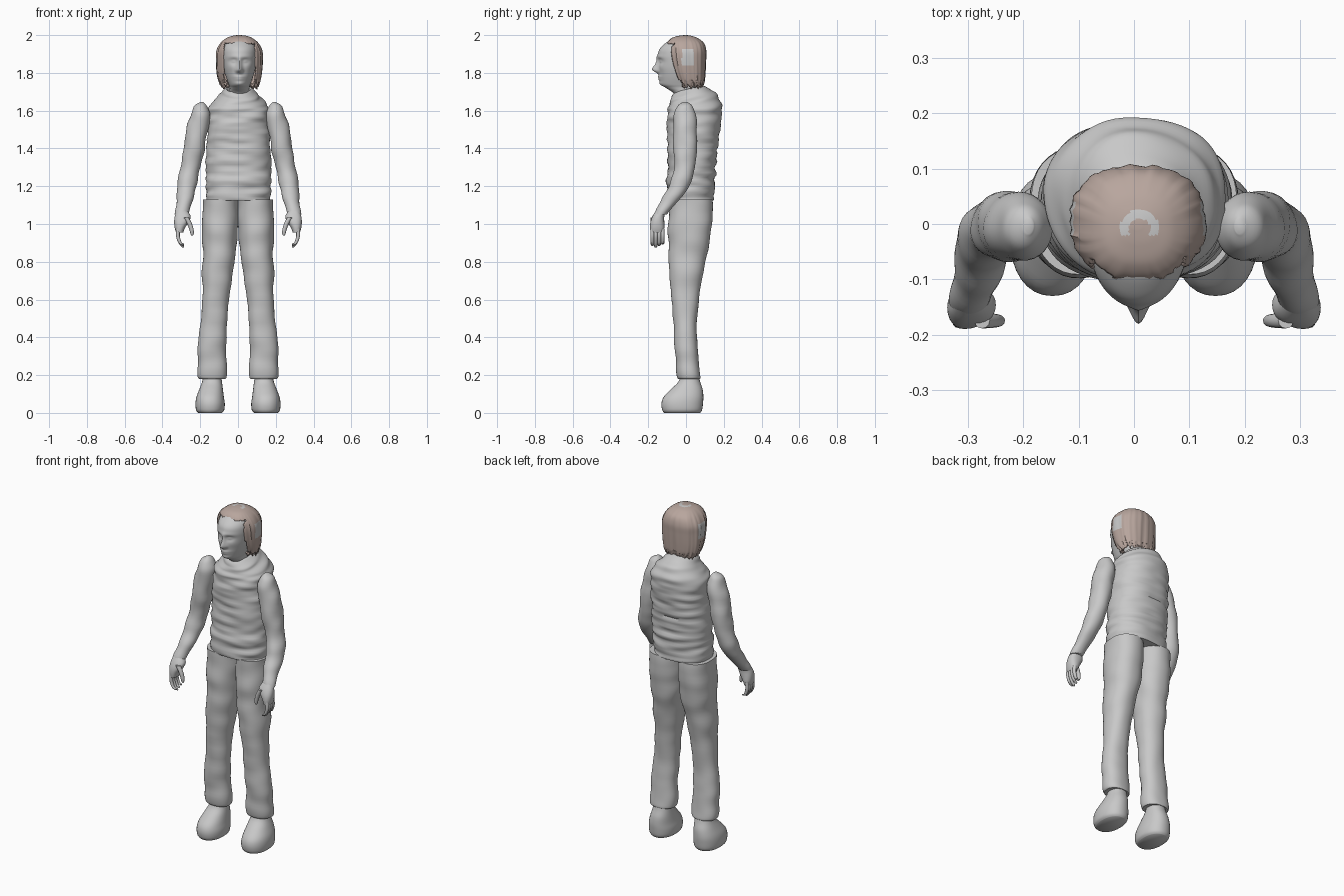
import bpy, bmesh, math, random
from mathutils import Vector, noise

random.seed(4)
start = bpy.data.objects.get("Cube")
if start:
    bpy.data.objects.remove(start, do_unlink=True)


def material(name, color):
    mat = bpy.data.materials.new(name)
    mat.use_nodes = True
    mat.diffuse_color = (*color, 1)
    mat.node_tree.nodes["Principled BSDF"].inputs["Base Color"].default_value = (*color, 1)
    return mat


grey = material("plain grey", (0.58, 0.58, 0.58))
brown = material("hair brown", (0.48, 0.38, 0.34))


def spline(a, b, c, d, t):
    return 0.5 * (2 * b + (c - a) * t + (2 * a - 5 * b + 4 * c - d) * t * t
                  + (3 * b - a - 3 * c + d) * t ** 3)


def refine(rings, steps):
    """Blend smoothly between neighbouring sections."""
    rings = [Vector(r) for r in rings]
    last = len(rings) - 1
    out = []
    for i in range(last):
        a, b = rings[max(i - 1, 0)], rings[i]
        c, d = rings[i + 1], rings[min(i + 2, last)]
        out += [spline(a, b, c, d, k / steps) for k in range(steps)]
    return out + [rings[last]]


def loft(name, rings, sides=32, steps=4, power=2, side=1, shape=None, mats=(grey,), edit=None):
    """Skin over sections given as (z, x min, x max, y min, y max)."""
    bm = bmesh.new()
    loops = []
    for z, x0, x1, y0, y1 in refine(rings, steps):
        loop = []
        for k in range(sides):
            a = math.tau * k / sides
            c, s = math.cos(a), math.sin(a)
            x = math.copysign(abs(c) ** (2 / power), c)
            y = math.copysign(abs(s) ** (2 / power), s)
            p = Vector(((x0 + x1) / 2 + x * (x1 - x0) / 2, (y0 + y1) / 2 + y * (y1 - y0) / 2, z))
            if shape:
                p = shape(p, Vector((c, s, 0)))
            p.x *= side
            loop.append(bm.verts.new(p))
        loops.append(loop)
    for low, high in zip(loops, loops[1:]):
        for k in range(sides):
            n = (k + 1) % sides
            bm.faces.new((low[k], low[n], high[n], high[k]))
    bm.faces.new(loops[0])
    bm.faces.new(loops[-1])
    bmesh.ops.recalc_face_normals(bm, faces=bm.faces[:])
    if edit:
        edit(bm)
    mesh = bpy.data.meshes.new(name)
    bm.to_mesh(mesh)
    bm.free()
    obj = bpy.data.objects.new(name, mesh)
    bpy.context.collection.objects.link(obj)
    for mat in mats:
        mesh.materials.append(mat)
    bpy.ops.object.select_all(action="DESELECT")
    obj.select_set(True)
    bpy.context.view_layer.objects.active = obj
    bpy.ops.object.shade_smooth_by_angle(angle=math.radians(50))
    return obj


def folds(depth, stretch):
    """Soft cloth creases, stretched along the given directions."""
    def shape(p, out):
        return p + out * depth * noise.noise(Vector(p[i] * stretch[i] for i in range(3)))
    return shape


# Vest with horizontal creases and a collar that dips at the front
vest_folds = folds(0.012, (7, 7, 32))


def vest_shape(p, out):
    p = vest_folds(p, out)
    rise = max(0, min(1, (p.z - 1.6) / 0.1))
    p.z += rise * 0.25 * (p.y - 0.05)
    return p


loft("vest", [(1.125, -.17, .175, -.095, .145), (1.2, -.17, .175, -.1, .15),
              (1.3, -.168, .175, -.1, .158), (1.42, -.165, .172, -.1, .17),
              (1.52, -.16, .168, -.1, .182), (1.6, -.155, .163, -.098, .192),
              (1.65, -.13, .138, -.092, .175), (1.69, -.095, .105, -.08, .135),
              (1.725, -.06, .075, -.055, .09), (1.7, -.05, .06, -.045, .075)],
     sides=64, steps=8, power=2.3, shape=vest_shape)

# Limbs, repeated on both sides
for label, side in (("left", 1), ("right", -1)):
    loft(label + "_trouser_leg",
         [(.18, .065, .205, -.045, .072), (.2, .06, .212, -.052, .075),
          (.3, .062, .212, -.055, .066), (.42, .062, .205, -.062, .06),
          (.6, .045, .19, -.075, .07), (.75, .025, .187, -.088, .095),
          (.88, .008, .187, -.092, .12), (1, 0, .19, -.095, .14),
          (1.13, 0, .19, -.09, .14)],
         sides=40, steps=6, power=2.2, side=side, shape=folds(.008, (8, 8, 12)))

    loft(label + "_shoe",
         [(0, .085, .21, -.115, .075), (.015, .073, .222, -.126, .085),
          (.05, .07, .225, -.13, .09), (.085, .075, .22, -.118, .092),
          (.125, .08, .205, -.08, .088), (.165, .085, .19, -.04, .075),
          (.21, .09, .18, -.025, .065)],
         sides=32, steps=4, power=2.2, side=side)

    loft(label + "_sleeve",
         [(1.645, .18, .2, -.02, .01), (1.62, .16, .235, -.05, .035),
          (1.55, .15, .262, -.065, .055), (1.42, .172, .285, -.067, .06),
          (1.3, .2, .305, -.068, .045), (1.2, .22, .323, -.092, .018),
          (1.12, .245, .33, -.135, -.04), (1.05, .265, .33, -.165, -.105)],
         sides=32, steps=6, side=side, shape=folds(.01, (10, 10, 14)))

    loft(label + "_palm",
         [(1.07, .268, .325, -.16, -.11), (1.04, .25, .335, -.178, -.115),
          (1.01, .262, .338, -.188, -.115), (.98, .28, .335, -.19, -.115),
          (.955, .29, .328, -.187, -.12)],
         sides=24, power=2.3, side=side)

    # Fingers curl inwards; the middle ones are longest
    for i, finger in enumerate(("index", "middle", "ring", "little")):
        y, tip = -.178 + i * .018, .875 + .008 * abs(i - 1)
        path = [(.975, .316, .01), (.935, .318, .01), (.9, .306, .009),
                (tip + .006, .293, .008), (tip, .29, .003)]
        loft(f"{label}_{finger}_finger",
             [(z, x - r, x + r, y - r, y + r) for z, x, r in path], sides=12, side=side)
    path = [(1.035, .275, .014), (1, .256, .013), (.965, .245, .011),
            (.945, .243, .008), (.938, .243, .003)]
    loft(label + "_thumb",
         [(z, x - r, x + r, -.175 - r, -.175 + r) for z, x, r in path], sides=12, side=side)

# Head with features raised or sunk by soft bumps: (x, z, depth, width, height)
MID = .008
features = [(0, 1.818, .03, .011, .013), (0, 1.845, .016, .008, .022),
            (0, 1.884, .005, .05, .009), (0, 1.779, .008, .02, .005),
            (0, 1.766, .007, .017, .005), (0, 1.742, .008, .02, .01)]
for s in (-1, 1):
    features += [(s * .032, 1.862, -.012, .014, .01), (s * .032, 1.861, .009, .009, .005),
                 (s * .045, 1.828, .005, .018, .016), (s * .013, 1.812, .008, .006, .006)]


def face_shape(p, out):
    if out.y < 0:
        for x, z, depth, width, height in features:
            d = ((p.x - MID - x) / width) ** 2 + ((p.z - z) / height) ** 2
            p = p + Vector((0, -depth * math.exp(-d / 2), 0)) * min(1, -2 * out.y)
    return p


loft("head", [(1.64, -.055, .07, -.05, .075), (1.69, -.047, .062, -.065, .07),
              (1.72, -.044, .06, -.105, .07), (1.74, -.05, .066, -.13, .075),
              (1.78, -.064, .08, -.14, .08), (1.83, -.077, .093, -.143, .088),
              (1.88, -.082, .098, -.148, .092), (1.92, -.082, .098, -.143, .092),
              (1.95, -.075, .09, -.118, .085), (1.975, -.055, .07, -.08, .06),
              (1.985, -.02, .035, -.03, .02)],
     sides=96, steps=8, shape=face_shape)


# Bobbed hair: strand grooves, an uneven hem and an opening for the face
def strands(p, out):
    angle = math.atan2(out.y, out.x)
    ridge = noise.noise(Vector((out.x * 9, out.y * 9, p.z * 2)))
    fade = max(0, min(1, (1.99 - p.z) / .04))
    p = p + out * .006 * ridge * fade
    if p.z < 1.76:
        p.z += .014 * math.sin(angle * 17) * random.random()
    return p


def cut_hair(bm):
    opening = []
    for f in bm.faces:
        c = f.calc_center_median()
        x = abs(c.x - MID)
        hem = f.normal.z < -.9 and c.z < 1.75
        face = c.y < -.02 and x < .086 and c.z < 1.955 + .006 * random.random()
        if hem or face:
            opening.append(f)
        # Bare patches over the ears and an arc on the crown
        ear = x > .08 and -.022 < c.y < .04 and 1.84 < c.z < 1.925
        crown = c.z > 1.97 and c.y > -.02 and .02 < math.hypot(c.x - .01, c.y + .01) < .036
        f.material_index = int(ear or crown)
    bmesh.ops.delete(bm, geom=opening, context="FACES")


hair = loft("hair", [(1.725, -.08, .1, -.02, .085), (1.75, -.1, .115, -.05, .095),
                     (1.8, -.112, .125, -.075, .1), (1.87, -.115, .13, -.095, .104),
                     (1.92, -.112, .126, -.102, .105), (1.96, -.09, .105, -.1, .092),
                     (1.985, -.06, .075, -.075, .06), (1.996, -.03, .045, -.04, .03),
                     (2, -.005, .015, -.01, .005)],
            sides=80, steps=7, power=2.4, shape=strands, mats=(brown, grey), edit=cut_hair)
shell = hair.modifiers.new("thickness", "SOLIDIFY")
shell.thickness = .01
shell.offset = -1
